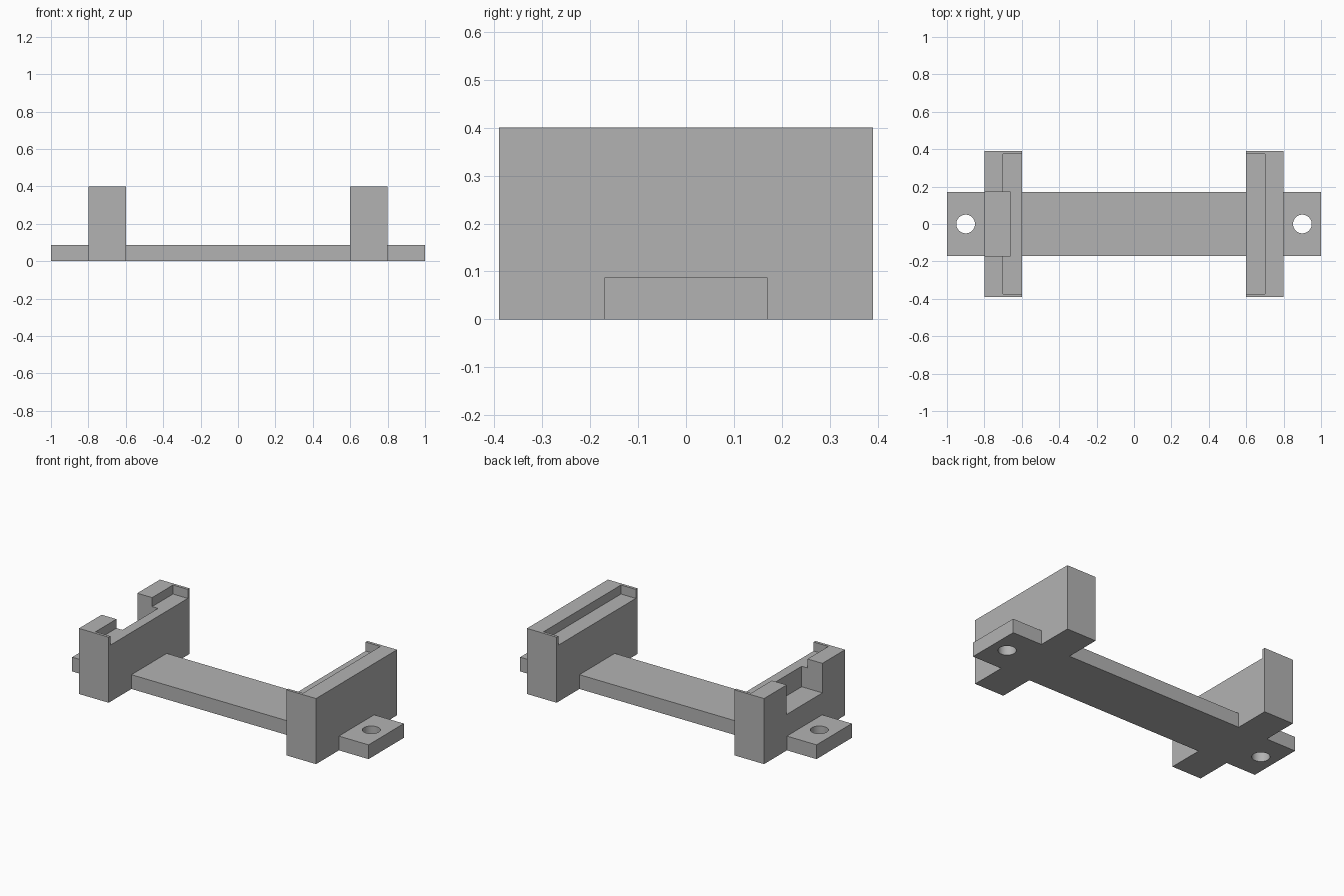
import bpy

cube = bpy.data.objects.get("Cube")
if cube:
    bpy.data.objects.remove(cube, do_unlink=True)

# Single grey finish
GREY = (0.45, 0.45, 0.45, 1)
grey = bpy.data.materials.new("plain grey")
grey.use_nodes = True
grey.diffuse_color = GREY
grey.node_tree.nodes["Principled BSDF"].inputs["Base Color"].default_value = GREY

# Main dimensions
BAR_Y, BAR_Z = 0.17, 0.087
IN_X, OUT_X, END_X = 0.6, 0.8, 1.0
HOLD_Y, HOLD_Z = 0.39, 0.4
EPS = 0.05


def box(name, xs, ys, zs):
    """Axis-aligned box from its extents."""
    spans = [sorted(s) for s in (xs, ys, zs)]
    bpy.ops.mesh.primitive_cube_add(size=1, location=[sum(s) / 2 for s in spans])
    obj = bpy.context.object
    obj.name = name
    obj.scale = [s[1] - s[0] for s in spans]
    bpy.ops.object.transform_apply(location=False, rotation=False, scale=True)
    obj.data.materials.append(grey)
    return obj


def cut(target, cutter):
    """Subtract the cutter from the target, then discard it."""
    cutter.hide_render = True
    mod = target.modifiers.new("cut", "BOOLEAN")
    mod.operation = "DIFFERENCE"
    mod.solver = "EXACT"
    mod.object = cutter
    bpy.context.view_layer.objects.active = target
    bpy.ops.object.modifier_apply(modifier=mod.name)
    bpy.data.objects.remove(cutter, do_unlink=True)


# Bar joining the two holders
box("connecting_bar", (-IN_X, IN_X), (-BAR_Y, BAR_Y), (0, BAR_Z))

for side, s in (("left", 1), ("right", -1)):
    # Upright holder with a shallow ledge open towards the middle
    holder = box(side + "_holder", (s * IN_X, s * OUT_X), (-HOLD_Y, HOLD_Y), (0, HOLD_Z))
    cut(holder, box("ledge_cutter", (s * (IN_X - EPS), s * 0.7),
                    (-0.373, 0.373), (0.345, HOLD_Z + EPS)))
    # Notch through the outer wall of the right holder only
    if side == "right":
        cut(holder, box("notch_cutter", (s * 0.66, s * (OUT_X + EPS)),
                        (-0.172, 0.172), (0.22, HOLD_Z + EPS)))

    # Mounting tab with a screw hole
    tab = box(side + "_mounting_tab", (s * OUT_X, s * END_X), (-BAR_Y, BAR_Y), (0, BAR_Z))
    bpy.ops.mesh.primitive_cylinder_add(vertices=48, radius=0.05, depth=0.4,
                                        location=(s * 0.9, 0, 0))
    drill = bpy.context.object
    drill.data.materials.append(grey)
    cut(tab, drill)
    bpy.ops.object.select_all(action="DESELECT")
    tab.select_set(True)
    bpy.context.view_layer.objects.active = tab
    bpy.ops.object.shade_smooth_by_angle()
